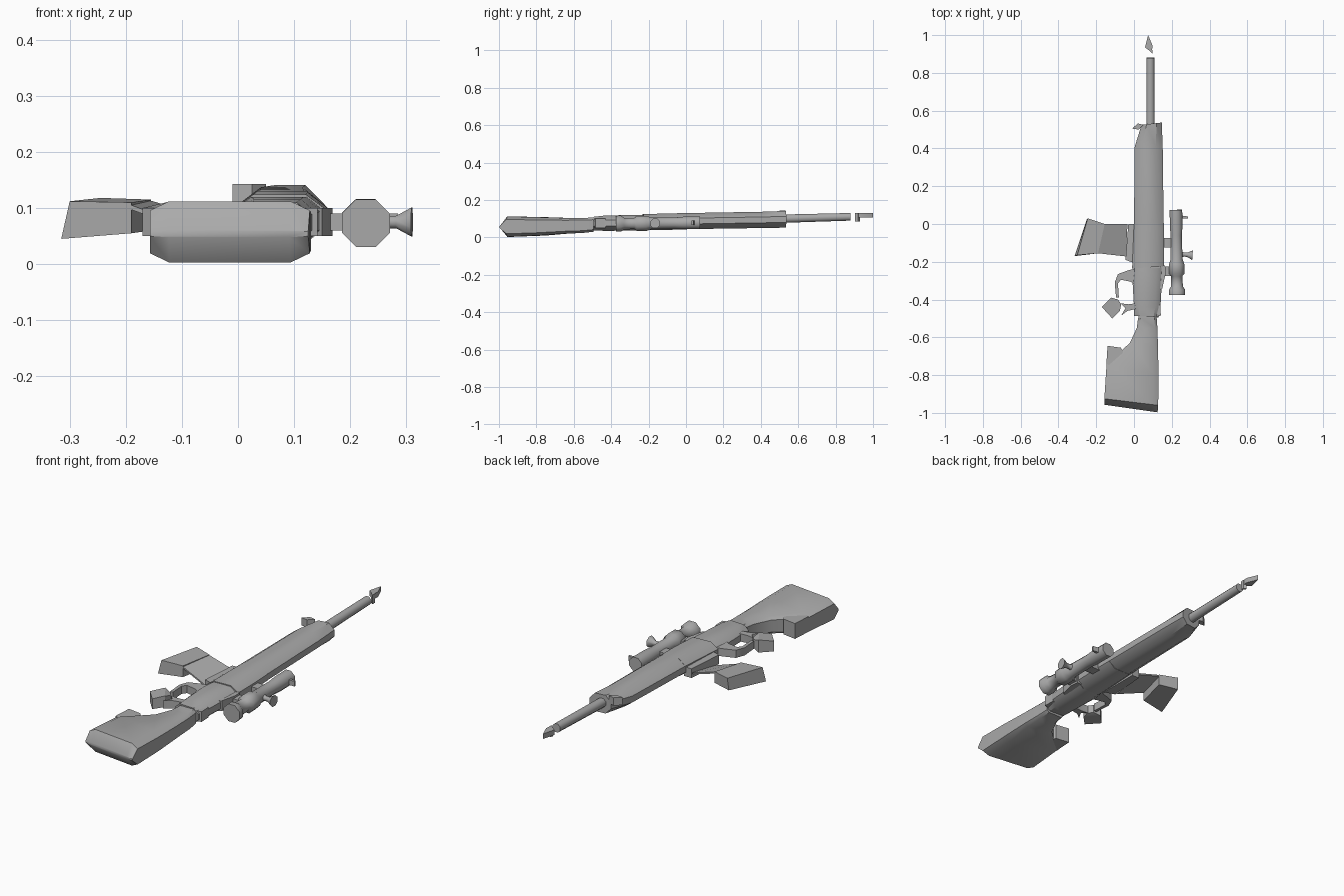
import bpy, bmesh, math
from mathutils import Vector

grey = bpy.data.materials.new("gunmetal grey")
grey.diffuse_color = (0.4, 0.4, 0.4, 1)


def finish(name, verts, faces, angle=40):
    me = bpy.data.meshes.new(name)
    me.from_pydata(verts, [], faces)
    bm = bmesh.new()
    bm.from_mesh(me)
    bmesh.ops.recalc_face_normals(bm, faces=bm.faces)
    bm.to_mesh(me)
    bm.free()
    me.materials.append(grey)
    ob = bpy.data.objects.new(name, me)
    bpy.context.collection.objects.link(ob)
    bpy.ops.object.select_all(action='DESELECT')
    ob.select_set(True)
    bpy.context.view_layer.objects.active = ob
    bpy.ops.object.shade_smooth_by_angle(angle=math.radians(angle))
    return ob


def skin(name, rings, angle=40):
    """Join rings of equal length and cap both ends."""
    n = len(rings[0])
    verts = [v for r in rings for v in r]
    faces = [list(range(n)), list(range((len(rings) - 1) * n, len(rings) * n))]
    for k in range(len(rings) - 1):
        for i in range(n):
            j = (i + 1) % n
            faces.append([k * n + i, k * n + j, (k + 1) * n + j, (k + 1) * n + i])
    return finish(name, verts, faces, angle)


def loft(name, sections, cx=0.25, cz=0.25, angle=40):
    """Sections: y at left, y at right, x0, x1, z0, z1, with chamfered corners."""
    rings = []
    for ya, yb, x0, x1, z0, z1 in sections:
        dx, dz = (x1 - x0) * cx, (z1 - z0) * cz
        pts = [(x0 + dx, z0), (x1 - dx, z0), (x1, z0 + dz), (x1, z1 - dz),
               (x1 - dx, z1), (x0 + dx, z1), (x0, z1 - dz), (x0, z0 + dz)]
        rings.append([(x, ya + (yb - ya) * (x - x0) / (x1 - x0), z) for x, z in pts])
    return skin(name, rings, angle)


def plate(name, outline, z0, z1):
    """Outline in x, y raised from z0 to z1."""
    return skin(name, [[(x, y, z) for x, y in outline] for z in (z0, z1)], 30)


def tube(name, start, end, profile, sides=8):
    """Profile: (fraction along axis, radius)."""
    a, b = Vector(start), Vector(end)
    rot = (b - a).to_track_quat('Z', 'Y')
    rings = []
    for t, r in profile:
        rings.append([a.lerp(b, t) + rot @ Vector((r * math.cos(q), r * math.sin(q), 0))
                      for q in [2 * math.pi * (i + 0.5) / sides for i in range(sides)]])
    return skin(name, rings, 50)


# Shoulder stock with a wedge-shaped butt, narrowing to the wrist
loft("stock", [
    (-0.957, -0.997, -0.157, 0.125, 0.048, 0.060),
    (-0.925, -0.96, -0.157, 0.128, 0.003, 0.112),
    (-0.74, -0.80, -0.145, 0.130, 0.010, 0.108),
    (-0.63, -0.65, -0.022, 0.127, 0.020, 0.104),
    (-0.55, -0.55, 0.015, 0.124, 0.024, 0.104),
    (-0.495, -0.495, 0.022, 0.120, 0.030, 0.106)], 0.12, 0.15)
plate("stock_toe", [(-0.14, -0.645), (-0.07, -0.655), (-0.05, -0.69),
                    (-0.10, -0.76), (-0.146, -0.74)], 0.025, 0.10)

# Receiver, mid body and fore-end
loft("receiver", [
    (-0.487, -0.495, 0.000, 0.130, 0.038, 0.110),
    (-0.44, -0.44, 0.000, 0.140, 0.035, 0.116),
    (-0.30, -0.30, -0.008, 0.148, 0.036, 0.120),
    (-0.23, -0.23, 0.000, 0.152, 0.040, 0.120)], 0.2, 0.3)
loft("mid_body", [
    (-0.235, -0.225, -0.010, 0.158, 0.038, 0.124),
    (-0.10, -0.10, -0.004, 0.160, 0.040, 0.128),
    (0.005, 0.005, 0.000, 0.158, 0.043, 0.130)], 0.22, 0.32)
loft("fore_end", [
    (0.005, 0.005, 0.000, 0.157, 0.044, 0.130),
    (0.41, 0.41, 0.004, 0.152, 0.050, 0.137),
    (0.525, 0.537, 0.040, 0.147, 0.052, 0.141)], 0.25, 0.32)
plate("magazine_well", [(-0.045, -0.19), (0.01, -0.21), (0.01, 0.0), (-0.03, 0.0)], 0.05, 0.095)

# Barrel, muzzle tip and front sight
tube("barrel", (0.087, 0.52, 0.100), (0.087, 0.88, 0.110), [(0, 0.024), (1, 0.022)])
plate("muzzle_tip", [(0.058, 0.935), (0.075, 1.0), (0.098, 0.945), (0.095, 0.908)], 0.105, 0.13)
plate("muzzle_edge", [(0.080, 0.918), (0.097, 0.903), (0.098, 0.92), (0.085, 0.93)], 0.085, 0.13)
plate("front_sight", [(-0.01, 0.505), (0.02, 0.532), (0.05, 0.525), (0.025, 0.50)], 0.105, 0.143)

# Magazine: flared base and the sloping plate that joins it to the body
skin("magazine_base", [
    [(-0.315, -0.17, 0.045), (-0.25, 0.025, 0.058), (-0.245, 0.03, 0.118), (-0.30, -0.165, 0.112)],
    [(-0.19, -0.155, 0.055), (-0.155, 0.0, 0.06), (-0.155, 0.0, 0.115), (-0.19, -0.155, 0.110)]], 30)
sheet = [(-0.19, -0.155, 0.105), (-0.155, 0.0, 0.113), (-0.035, 0.0, 0.078), (-0.04, -0.172, 0.05)]
skin("magazine_plate", [sheet, [(x, y, z - 0.008) for x, y, z in sheet]], 30)

# Trigger guard, trigger and pistol grip
plate("trigger_guard", [
    (0.01, -0.235), (-0.03, -0.245), (-0.085, -0.265), (-0.102, -0.31), (-0.095, -0.39),
    (-0.08, -0.39), (-0.085, -0.315), (-0.07, -0.295), (-0.02, -0.305), (0.01, -0.32)], 0.062, 0.10)
plate("trigger", [(0.01, -0.42), (-0.03, -0.425), (-0.07, -0.42), (-0.045, -0.445),
                  (-0.068, -0.485), (-0.035, -0.46), (0.01, -0.45)], 0.06, 0.098)
skin("grip", [
    [(-0.17, -0.44, 0.05), (-0.115, -0.5, 0.05), (-0.115, -0.5, 0.10), (-0.17, -0.44, 0.10)],
    [(-0.12, -0.39, 0.05), (-0.075, -0.46, 0.055), (-0.075, -0.46, 0.11), (-0.12, -0.39, 0.112)],
    [(-0.085, -0.40, 0.06), (-0.068, -0.425, 0.06), (-0.068, -0.425, 0.10), (-0.085, -0.40, 0.10)]], 30)

# Telescopic sight with bells, turret and mounts
tube("scope", (0.228, -0.375, 0.073), (0.222, 0.075, 0.078), [
    (0, 0.046), (0.06, 0.046), (0.1, 0.034), (0.22, 0.032), (0.25, 0.044),
    (0.36, 0.044), (0.42, 0.034), (0.7, 0.032), (0.8, 0.036), (1, 0.036)])
tube("scope_turret", (0.24, -0.16, 0.075), (0.31, -0.165, 0.075),
     [(0, 0.02), (0.35, 0.012), (0.6, 0.012), (1, 0.028)])
for i, y in enumerate((-0.25, -0.10)):
    loft("scope_mount_%d" % (i + 1), [
        (y - 0.025, y - 0.025, 0.14, 0.205, 0.06, 0.09),
        (y + 0.025, y + 0.025, 0.14, 0.205, 0.06, 0.09)], 0.1, 0.1)
plate("scope_end_tab", [(0.25, 0.03), (0.285, 0.03), (0.285, 0.04), (0.25, 0.045)], 0.065, 0.09)

# Charging handle and rear sight block along the upper edge
plate("charging_handle", [(0.13, -0.35), (0.15, -0.34), (0.168, -0.26), (0.165, -0.22), (0.14, -0.22)], 0.05, 0.10)
plate("rear_block", [(0.115, -0.49), (0.142, -0.485), (0.14, -0.43), (0.115, -0.43)], 0.05, 0.10)
